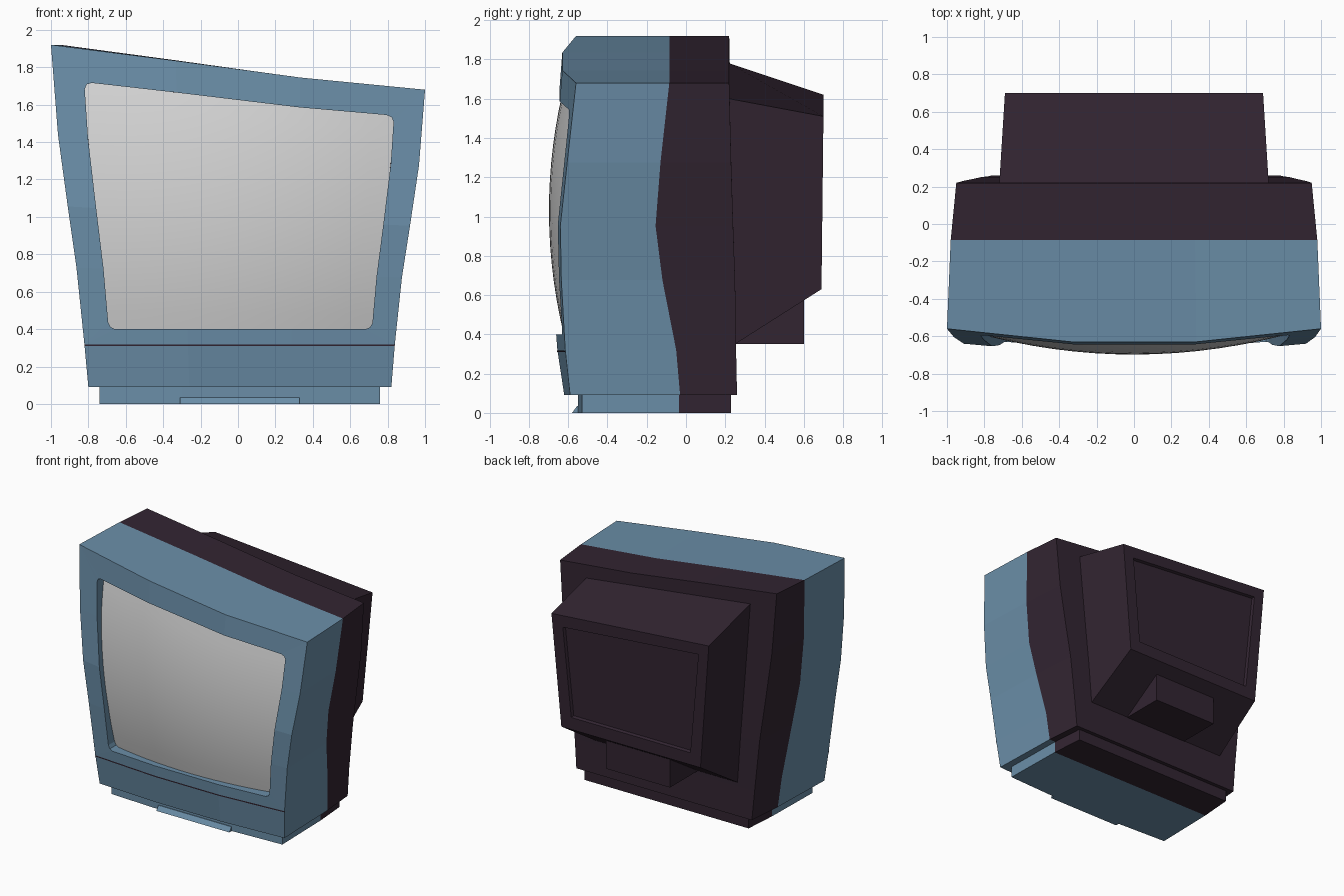
import bpy
import bmesh

old = bpy.data.objects.get("Cube")
if old:
    bpy.data.objects.remove(old)


def material(name, rgb):
    m = bpy.data.materials.new(name)
    m.use_nodes = True
    m.diffuse_color = (*rgb, 1)
    m.node_tree.nodes["Principled BSDF"].inputs["Base Color"].default_value = (*rgb, 1)
    return m


BLUE = material("dusty blue", (0.145, 0.27, 0.39))
DARK = material("dark plum", (0.032, 0.018, 0.031))
GREY = material("screen grey", (0.66, 0.66, 0.66))


def finish(name, bm, mats, smooth=False):
    bmesh.ops.remove_doubles(bm, verts=bm.verts, dist=0.0005)
    bmesh.ops.recalc_face_normals(bm, faces=bm.faces)
    me = bpy.data.meshes.new(name)
    bm.to_mesh(me)
    bm.free()
    for m in mats:
        me.materials.append(m)
    ob = bpy.data.objects.new(name, me)
    bpy.context.collection.objects.link(ob)
    if smooth:
        me.polygons.foreach_set("use_smooth", [True] * len(me.polygons))
    return ob


def face(bm, pts, mat=0):
    f = bm.faces.new([bm.verts.new(p) for p in pts])
    f.material_index = mat
    return f


def bridge(bm, a, b, mat=0, closed=True):
    n = len(a)
    for i in range(n if closed else n - 1):
        j = (i + 1) % n
        face(bm, (a[i], a[j], b[j], b[i]), mat)


def solid(name, a, b, mat, inset=None):
    """Two matching loops joined into a closed solid."""
    bm = bmesh.new()
    bridge(bm, a, b)
    face(bm, a)
    cap = face(bm, b)
    bmesh.ops.remove_doubles(bm, verts=bm.verts, dist=0.0005)
    bmesh.ops.recalc_face_normals(bm, faces=bm.faces)
    if inset:
        for width, depth in inset:
            bmesh.ops.inset_region(bm, faces=[cap], thickness=width, depth=depth)
    return finish(name, bm, [mat])


# Cabinet shape by height: half width, front y, front bulge, colour seam y, back y
HEIGHTS = [0.09, 0.32, 0.7, 1.0, 1.35, 1.79]
HALF = [0.81, 0.83, 0.87, 0.915, 0.965, 1.0]
FRONT = [-0.59, -0.615, -0.635, -0.64, -0.605, -0.56]
BULGE = [0.03, 0.04, 0.05, 0.055, 0.06, 0.07]
SEAM = [-0.03, -0.05, -0.12, -0.155, -0.13, -0.085]
BACK = [0.26, 0.255, 0.25, 0.24, 0.23, 0.22]
COLUMNS = [0, 1 / 3, 2 / 3, 1]
TOP = [1.92, 1.835, 1.745, 1.68]


def interp(t, xs, ys):
    for i in range(len(xs) - 1):
        if t <= xs[i + 1] or i == len(xs) - 2:
            k = (t - xs[i]) / (xs[i + 1] - xs[i])
            return ys[i] + k * (ys[i + 1] - ys[i])


def place(u, h, y, squeeze=1.0):
    """Cabinet coordinates (across, nominal height) to a point; the top slants."""
    z = h
    if h > 0.4:
        z = 0.4 + (h - 0.4) * (interp(u, COLUMNS, TOP) - 0.4) / (1.79 - 0.4)
    lean = 0.01 * max(0, 1.79 - h) / 1.7
    return ((2 * u - 1) * interp(h, HEIGHTS, HALF) * squeeze + lean, y, z)


def front(u, h, push=0.0):
    y = interp(h, HEIGHTS, FRONT) - interp(h, HEIGHTS, BULGE) * min(1, 3 * u, 3 - 3 * u)
    return place(u, h, y + push)


def back(u, h):
    return place(u, h, interp(h, HEIGHTS, BACK), 0.95)


def seam(u, h):
    return place(u, h, interp(h, HEIGHTS, SEAM), 0.98)


def perimeter(us, hs):
    return ([(u, hs[0]) for u in us[:-1]] + [(us[-1], h) for h in hs[:-1]]
            + [(u, hs[-1]) for u in us[:0:-1]] + [(us[0], h) for h in hs[:0:-1]])


# Cabinet: blue front shell, dark rear shell, back wall
bm = bmesh.new()
rim = perimeter(COLUMNS, HEIGHTS)
loops = [[f(u, h) for u, h in rim] for f in (front, seam, back)]
bridge(bm, loops[0], loops[1], 0)
bridge(bm, loops[1], loops[2], 1)
for lo, hi in zip(HEIGHTS, HEIGHTS[1:]):
    bridge(bm, [back(u, lo) for u in COLUMNS], [back(u, hi) for u in COLUMNS], 1, False)

# Lower front panel
bridge(bm, [front(u, 0.09) for u in COLUMNS], [front(u, 0.32) for u in COLUMNS], 0, False)

# Bezel ring with rounded opening corners, then the recess wall
U0, U1, H0, H1 = 0.083, 0.922, 0.4, 1.625
outer_pts = perimeter(COLUMNS, HEIGHTS[1:])
inner_pts = perimeter([U0, 1 / 3, 2 / 3, U1], [H0] + HEIGHTS[2:-1] + [H1])
outer, inner = [], []
for i, (o, p) in enumerate(zip(outer_pts, inner_pts)):
    if p[0] in (U0, U1) and p[1] in (H0, H1):
        su = 0.02 if p[0] == U0 else -0.02
        sh = 0.035 if p[1] == H0 else -0.035
        arc = [(p[0] + su * a, p[1] + sh * b) for a, b in ((0, 1), (0.3, 0.3), (1, 0))]
        if su * sh < 0:
            arc.reverse()
        outer += [o] * 3
        inner += arc
    else:
        outer.append(o)
        inner.append(p)
lip = [front(u, h) for u, h in inner]
rim_pts = [front(u, h) for u, h in outer]
for i in range(len(lip)):
    j = (i + 1) % len(lip)
    quad = [rim_pts[i], rim_pts[j], lip[j], lip[i]]
    face(bm, quad[1:] if outer[i] == outer[j] else quad, 0)
bridge(bm, lip, [front(u, h, 0.12) for u, h in inner], 0)
finish("cabinet", bm, [BLUE, DARK])

# Bulging picture tube
bm = bmesh.new()
N = 14


def glass(i, j):
    x, _, z = place(U0 + (U1 - U0) * i / N, H0 + (H1 - H0) * j / N, 0)
    return (x, -0.698 + 0.16 * x * x + 0.19 * (z - 1.03) ** 2, z)


for j in range(N):
    bridge(bm, [glass(i, j) for i in range(N + 1)],
           [glass(i, j + 1) for i in range(N + 1)], 0, False)
screen = finish("screen", bm, [GREY], True)
if sum(p.normal.y for p in screen.data.polygons) > 0:
    screen.data.flip_normals()

# Thin dark line under the bezel
bm = bmesh.new()
bridge(bm, [front(u, 0.309, -0.003) for u in COLUMNS],
       [front(u, 0.319, -0.003) for u in COLUMNS], 0, False)
line = finish("front_groove", bm, [DARK])
if line.data.polygons[0].normal.y > 0:
    line.data.flip_normals()

# Rear tube housing with recessed back panel
solid("rear_housing",
      [(-0.72, 0.22, 1.78), (0.72, 0.22, 1.60), (0.63, 0.25, 0.35), (-0.63, 0.25, 0.35)],
      [(-0.69, 0.70, 1.62), (0.69, 0.70, 1.51), (0.61, 0.69, 0.63), (-0.61, 0.69, 0.63)],
      DARK, inset=[(0.13, 0), (0.012, -0.02)])

# Connector block below the housing
wedge = [(0.24, 0.35), (0.6, 0.35), (0.6, 0.59), (0.24, 0.45)]
solid("connector_block", [(-0.28, y, z) for y, z in wedge],
      [(0.28, y, z) for y, z in wedge], DARK)

# Foot: blue front half, dark rear half, front tab
for name, plan, mat in (
        ("foot_front", [(-0.74, -0.53), (-0.3, -0.55), (0.33, -0.55), (0.76, -0.53),
                        (0.75, -0.035), (-0.73, -0.035)], BLUE),
        ("foot_rear", [(-0.73, -0.035), (0.75, -0.035), (0.73, 0.23), (-0.71, 0.23)], DARK)):
    solid(name, [(x, y, 0) for x, y in plan], [(x, y, 0.095) for x, y in plan], mat)
tab = [(-0.54, 0), (-0.58, 0), (-0.555, 0.035), (-0.54, 0.035)]
solid("foot_tab", [(-0.31, y, z) for y, z in tab], [(0.33, y, z) for y, z in tab], BLUE)
